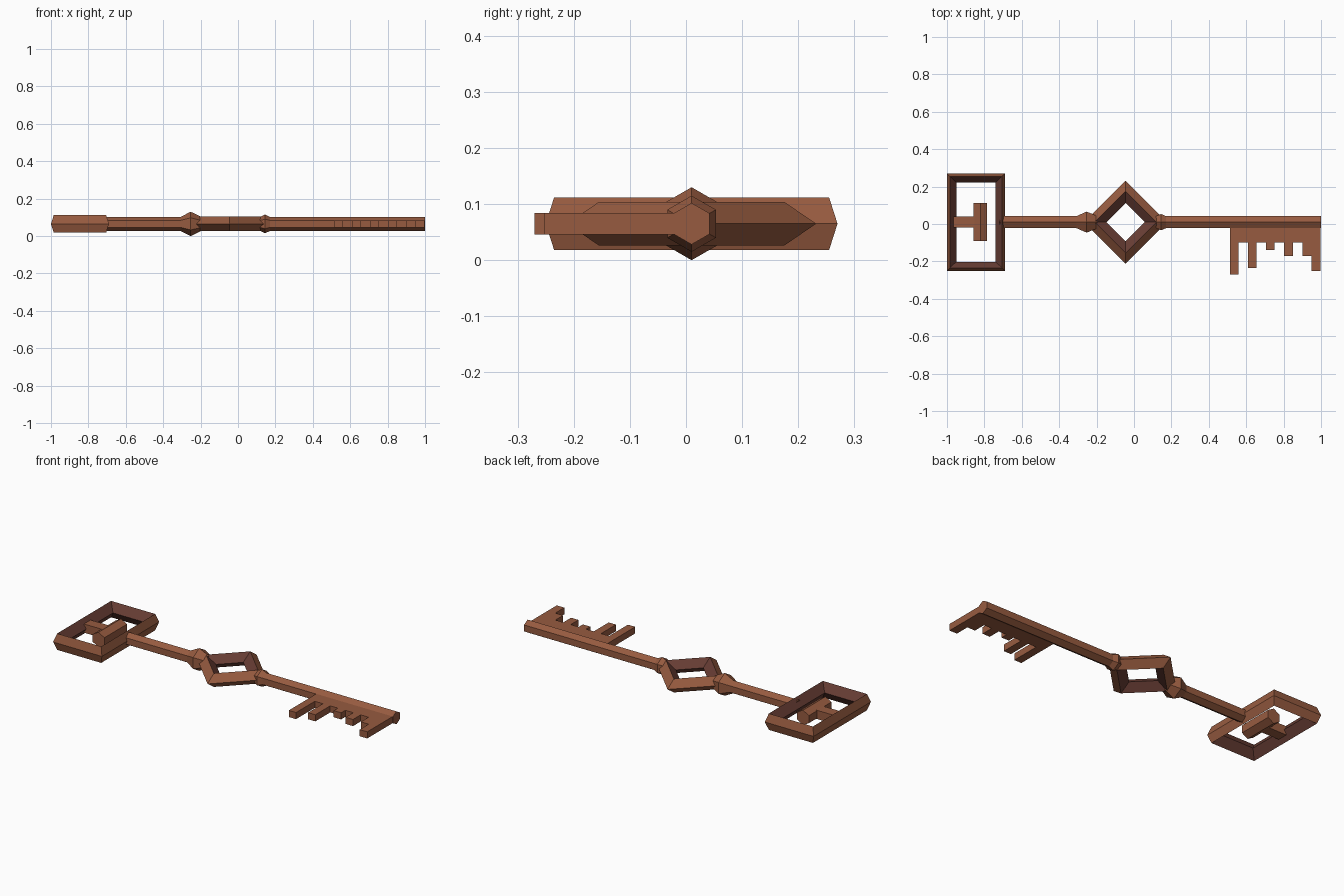
import bpy, bmesh
from math import cos, sin, pi
from mathutils import Vector

cube = bpy.data.objects.get("Cube")
if cube:
    bpy.data.objects.remove(cube, do_unlink=True)

CY, CZ = 0.01, 0.065   # centre line of the key


def material(name, rgb):
    m = bpy.data.materials.new(name)
    m.use_nodes = True
    m.diffuse_color = (*rgb, 1)
    m.node_tree.nodes["Principled BSDF"].inputs["Base Color"].default_value = (*rgb, 1)
    return m


COPPER = material("copper brown", (0.31, 0.105, 0.051))
DARK = material("dark red brown", (0.14, 0.048, 0.035))


def finish(name, bm, mats=(COPPER,)):
    bmesh.ops.recalc_face_normals(bm, faces=bm.faces)
    me = bpy.data.meshes.new(name)
    bm.to_mesh(me)
    bm.free()
    for m in mats:
        me.materials.append(m)
    ob = bpy.data.objects.new(name, me)
    bpy.context.collection.objects.link(ob)
    return ob


def hex_bar(name, sections, along="x", offset=0.0):
    """Six-sided bar with an edge on top; sections are (position, radius)."""
    bm = bmesh.new()
    rings = []
    for p, r in sections:
        ring = []
        for i in range(6):
            a = pi / 2 + i * pi / 3
            side, up = r * cos(a), CZ + r * sin(a)
            co = (p, CY + side, up) if along == "x" else (offset + side, p, up)
            ring.append(bm.verts.new(co))
        rings.append(ring)
    for a, b in zip(rings, rings[1:]):
        for i in range(6):
            j = (i + 1) % 6
            bm.faces.new((a[i], a[j], b[j], b[i]))
    bm.faces.new(rings[0])
    bm.faces.new(rings[-1])
    return finish(name, bm)


def open_frame(name, cx, corners, loops):
    """Four-cornered ring with a rhombic bar; loops are (half x, half y, z)."""
    bm = bmesh.new()
    rings = [[bm.verts.new((cx + u * hx, CY + v * hy, CZ + z)) for u, v in corners]
             for hx, hy, z in loops]
    for k in range(4):
        a, b = rings[k], rings[(k + 1) % 4]
        for i in range(4):
            j = (i + 1) % 4
            f = bm.faces.new((a[i], a[j], b[j], b[i]))
            f.material_index = 1 if k in (1, 2) else 0   # faces turned to the hole
    return finish(name, bm, (COPPER, DARK))


def plate(name, outline, half):
    """Flat outline in plan, extruded about the centre height."""
    bm = bmesh.new()
    face = bm.faces.new([bm.verts.new((x, y, CZ - half)) for x, y in outline])
    new = bmesh.ops.extrude_face_region(bm, geom=[face])["geom"]
    verts = [g for g in new if isinstance(g, bmesh.types.BMVert)]
    bmesh.ops.translate(bm, verts=verts, vec=Vector((0, 0, 2 * half)))
    return finish(name, bm)


# Handle: rectangular frame with a T-shaped piece inside
open_frame("handle_frame", -0.845, [(-1, -1), (1, -1), (1, 1), (-1, 1)],
           [(0.155, 0.26, 0), (0.14, 0.245, 0.047), (0.105, 0.212, 0), (0.14, 0.245, -0.047)])
hex_bar("handle_crossbar", [(-0.092, 0.043), (0.112, 0.043)], "y", -0.822)
plate("handle_stem", [(-0.965, -0.02), (-0.83, -0.02), (-0.83, 0.04), (-0.965, 0.04)], 0.025)

# Shaft, collars and diamond ring
hex_bar("rear_shaft", [(-0.72, 0.037), (-0.25, 0.037)])
hex_bar("large_collar", [(-0.308, 0.037), (-0.253, 0.065), (-0.195, 0.037)])
open_frame("diamond_ring", -0.045, [(0, -1), (1, 0), (0, 1), (-1, 0)],
           [(0.222, 0.222, 0), (0.165, 0.165, 0.039), (0.102, 0.102, 0), (0.165, 0.165, -0.039)])
hex_bar("small_collar", [(0.118, 0.037), (0.145, 0.05), (0.172, 0.037)])
hex_bar("front_shaft", [(0.14, 0.037), (1.0, 0.037)])

# Toothed bit: (start x, end x, depth y) for each tooth
BASE = -0.1
outline = [(0.998, 0.0), (0.512, 0.0)]
for x0, x1, depth in [(0.512, 0.558, -0.27), (0.61, 0.656, -0.235), (0.705, 0.752, -0.138),
                      (0.803, 0.85, -0.17), (0.9, 0.95, -0.17)]:
    if x0 > 0.55:
        outline.append((x0, BASE))
    outline += [(x0, depth), (x1, depth)]
    if x1 < 0.95:
        outline.append((x1, BASE))
outline += [(0.95, -0.252), (0.998, -0.252)]
plate("bit", outline, 0.019)
